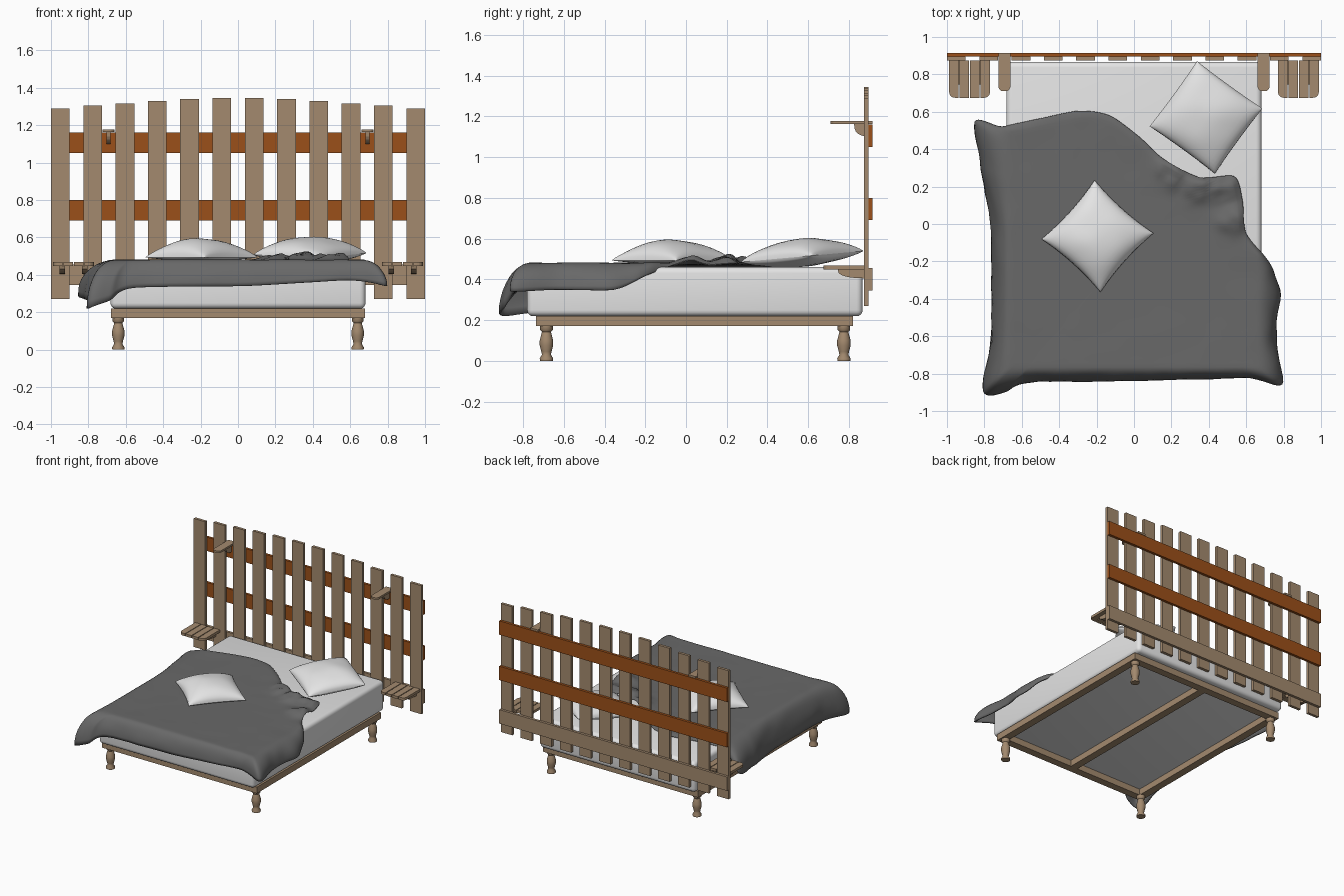
import bpy, bmesh, math
from mathutils import Vector, Matrix, noise

if "Cube" in bpy.data.objects:
    bpy.data.objects.remove(bpy.data.objects["Cube"])


def mat(name, col):
    m = bpy.data.materials.new(name)
    m.diffuse_color = (*col, 1)
    m.use_nodes = True
    m.node_tree.nodes["Principled BSDF"].inputs["Base Color"].default_value = m.diffuse_color
    return m


WOOD = mat("tan wood", (0.37, 0.255, 0.158))
RUST = mat("rust wood", (0.33, 0.08, 0.01))
WHITE = mat("white linen", (0.78, 0.78, 0.78))
GREY = mat("dark grey fabric", (0.14, 0.14, 0.14))


def make(name, verts, faces, m, smooth=None):
    me = bpy.data.meshes.new(name)
    me.from_pydata([tuple(v) for v in verts], [], faces)
    me.materials.append(m)
    ob = bpy.data.objects.new(name, me)
    bpy.context.collection.objects.link(ob)
    if smooth:
        shade(ob, smooth)
    return ob


def shade(ob, degrees):
    bpy.ops.object.select_all(action='DESELECT')
    ob.select_set(True)
    bpy.context.view_layer.objects.active = ob
    bpy.ops.object.shade_smooth_by_angle(angle=math.radians(degrees))


def prism(name, outline, lo, hi, place, m):
    """Extrude a 2D outline from lo to hi; place maps (a, b, h) to a point."""
    n = len(outline)
    verts = [place(a, b, h) for h in (lo, hi) for a, b in outline]
    faces = [list(range(n))[::-1], list(range(n, 2 * n))]
    faces += [(i, (i + 1) % n, n + (i + 1) % n, n + i) for i in range(n)]
    ob = make(name, verts, faces, m)
    bm = bmesh.new()
    bm.from_mesh(ob.data)
    bmesh.ops.recalc_face_normals(bm, faces=bm.faces)
    bm.to_mesh(ob.data)
    bm.free()
    return ob


def plate(name, x0, x1, y0, y1, z0, z1, m=WOOD, rl=0, rr=0):
    """Box whose front left and front right corners can be rounded."""
    pts = [(x1, y1), (x0, y1)]
    for cx, r, a0 in ((x0 + rl, rl, 180), (x1 - rr, rr, 270)):
        for k in range(6 if r else 1):
            a = math.radians(a0 + 18 * k)
            pts.append((cx + r * math.cos(a), y0 + r + r * math.sin(a)))
    return prism(name, pts, z0, z1, lambda a, b, h: (a, b, h), m)


def bracket(name, x0, x1, y0, y1, z0, z1):
    """Quarter-round support below a shelf, in the y-z plane."""
    pts = [(y1, z1), (y0, z1)]
    pts += [(y1 - (y1 - y0) * math.cos(a), z1 - (z1 - z0) * math.sin(a) ** 0.7)
            for a in [math.radians(15 * k) for k in range(1, 7)]]
    prism(name, pts, x0, x1, lambda a, b, h: (h, a, b), WOOD)


# Headboard slats and rails
tops = (1.29, 1.305, 1.315, 1.33, 1.34, 1.345)
for i in range(12):
    c = -0.95 + i * 1.9 / 11
    plate("headboard_slat", c - 0.05, c + 0.05, 0.873, 0.895, 0.27, tops[min(i, 11 - i)])
for z0, z1, m in ((1.05, 1.16, RUST), (0.69, 0.8, RUST), (0.345, 0.455, WOOD)):
    plate("headboard_rail", -1, 1, 0.895, 0.915, z0, z1, m)

# Side tables and small upper shelves, both sides
for s in (-1, 1):
    for k in range(4):
        x = s * (0.963 - k * 0.056)
        r = [0, 0]
        if k in (0, 3):
            r[(s > 0) == (k == 0)] = 0.03
        plate("side_table_board", x - 0.025, x + 0.025, 0.675, 0.873, 0.447, 0.467, WOOD, *r)
    for x in (s * 0.94, s * 0.82):
        bracket("side_table_bracket", x - 0.015, x + 0.015, 0.745, 0.873, 0.405, 0.447)
    x = s * 0.693
    plate("upper_shelf", x - 0.032, x + 0.032, 0.71, 0.915, 1.163, 1.178, WOOD, 0.025, 0.025)
    bracket("upper_shelf_bracket", x - 0.01, x + 0.01, 0.825, 0.895, 1.10, 1.163)

# Bed frame
for y0, y1 in ((-0.735, -0.675), (0.76, 0.82)):
    plate("frame_end_beam", -0.68, 0.68, y0, y1, 0.17, 0.22)
for x in (-0.65, 0, 0.65):
    plate("frame_long_beam", x - 0.03, x + 0.03, -0.675, 0.76, 0.17, 0.22)

# Turned legs
profile = ((0.032, 0), (0.033, 0.012), (0.022, 0.03), (0.025, 0.045), (0.033, 0.075),
           (0.033, 0.1), (0.025, 0.13), (0.022, 0.142), (0.031, 0.152), (0.031, 0.171))
N = 20
for x in (-0.64, 0.64):
    for y in (-0.685, 0.775):
        v = [(x + r * math.cos(2 * math.pi * k / N), y + r * math.sin(2 * math.pi * k / N), z)
             for r, z in profile for k in range(N)]
        f = [(i * N + k, i * N + (k + 1) % N, (i + 1) * N + (k + 1) % N, (i + 1) * N + k)
             for i in range(len(profile) - 1) for k in range(N)]
        f += [list(range(N))[::-1], list(range(len(v) - N, len(v)))]
        make("leg", v, f, WOOD, 50)

# Mattress with rounded edges
mattress = plate("mattress", -0.682, 0.682, -0.78, 0.867, 0.219, 0.46, WHITE)
bm = bmesh.new()
bm.from_mesh(mattress.data)
bmesh.ops.bevel(bm, geom=bm.edges[:], offset=0.03, segments=4, profile=0.5, affect='EDGES')
bm.to_mesh(mattress.data)
bm.free()
shade(mattress, 40)


# Pillows: two bulged grids meeting at a pinched seam
def pillow(name, loc, half, angle, up, down, concave, tilt):
    n = 20
    M = Matrix.Translation(loc) @ Matrix.Rotation(tilt, 4, 'X') @ Matrix.Rotation(math.radians(angle), 4, 'Z')
    verts, faces = [], []
    for h in (up, -down):
        base = len(verts)
        for i in range(n + 1):
            for j in range(n + 1):
                u, w = (math.sin(math.pi / 2 * (2 * k / n - 1)) for k in (i, j))
                z = h * max(0, (1 - u * u) * (1 - w * w)) ** 0.42
                z *= 1 + 0.1 * noise.noise(Vector((u * 1.5, w * 1.5, loc[0] * 9)))
                verts.append(M @ Vector((half * u * (1 - concave * (1 - w * w)),
                                         half * w * (1 - concave * (1 - u * u)), z)))
        for i in range(n):
            for j in range(n):
                q = [base + i * (n + 1) + j, base + (i + 1) * (n + 1) + j,
                     base + (i + 1) * (n + 1) + j + 1, base + i * (n + 1) + j + 1]
                faces.append(q if h > 0 else q[::-1])
    make(name, verts, faces, WHITE, 60)


pillow("head_pillow", (0.385, 0.57, 0.512), 0.216, -36, 0.088, 0.05, 0.02, 0.09)
pillow("loose_pillow", (-0.195, -0.065, 0.493), 0.212, -42, 0.1, 0.02, 0.07, 0.0)

# Blanket: rim points (clockwise from above), rings drape over the mattress edge
T = 0.47
rim = [(-.855, .55, .30), (-.71, .525, .44), (-.5, .565, T), (-.295, .605, T), (-.13, .58, T),
       (.03, .465, T), (.155, .35, T), (.35, .25, T), (.535, .255, T), (.58, .13, T), (.60, -.05, T),
       (.715, -.19, .42), (.78, -.35, .35), (.76, -.615, .35), (.79, -.855, .34), (.59, -.825, .37),
       (.03, -.84, .34), (-.555, -.845, .33), (-.69, -.9, .26), (-.81, -.895, .22),
       (-.77, -.615, .25), (-.765, -.03, .26), (-.825, .32, .27)]
rim = [Vector(p) for p in rim]
SUB, INNER, OUTER = 8, 26, 10
loop = []
for i in range(len(rim)):
    a, b, c, d = (rim[(i + k) % len(rim)] for k in (-1, 0, 1, 2))
    for k in range(SUB):
        t = k / SUB
        loop.append(b + 0.4 * t * ((c - a) + t * ((2 * a - 5 * b + 4 * c - d) + t * (3 * (b - c) + d - a)))
                    + 0.2 * (t * t * (3 - 2 * t)) * (c - b))
folds = [Vector(p) for p in ((0.2, 0.27), (0.34, 0.2), (0.48, 0.19), (0.53, 0.03))]
mid, ztop = Vector((-0.05, -0.15, 0.477)), 0.477
verts, n = [mid], len(loop)
for ring in range(1, INNER + OUTER + 1):
    for p in loop:
        d = p - mid
        sx = ((0.66 if d.x > 0 else -0.66) - mid.x) / d.x if abs(d.x) > 1e-4 else 9
        sy = (-0.765 - mid.y) / d.y if d.y < -1e-4 else 9
        se = min(sx, sy, 0.95)
        t = 0
        if ring <= INNER:
            s = se * ring / INNER
        else:
            t = math.sin(math.pi / 2 * (ring - INNER) / OUTER)
            s = se + (1 - se) * t
        z = ztop - (ztop - p.z) * (1 - math.sqrt(max(0, 1 - t * t)))
        q = Vector((mid.x + d.x * s, mid.y + d.y * s, z))
        rip = noise.noise(Vector((q.x * 7, q.y * 7, q.z * 5)))
        q.z += 0.005 * (1 + rip) * s * s * (1 - t)
        bump = max(math.exp(-((q.xy - f).length / 0.07) ** 2) for f in folds)
        q.z += bump * (0.04 + 0.035 * noise.noise(q * 14))
        if p.z < T - 0.01:   # soft creases in the hanging part
            q += Vector((d.x, d.y, 0)).normalized() * 0.012 * t * noise.noise(q * 9)
        verts.append(q)
faces = [(0, 1 + (j + 1) % n, 1 + j) for j in range(n)]
for i in range(INNER + OUTER - 1):
    a, b = 1 + i * n, 1 + (i + 1) * n
    faces += [(a + j, a + (j + 1) % n, b + (j + 1) % n, b + j) for j in range(n)]
blanket = make("blanket", verts, faces, GREY, 60)
sol = blanket.modifiers.new("thickness", 'SOLIDIFY')
sol.thickness, sol.offset = 0.01, -1
